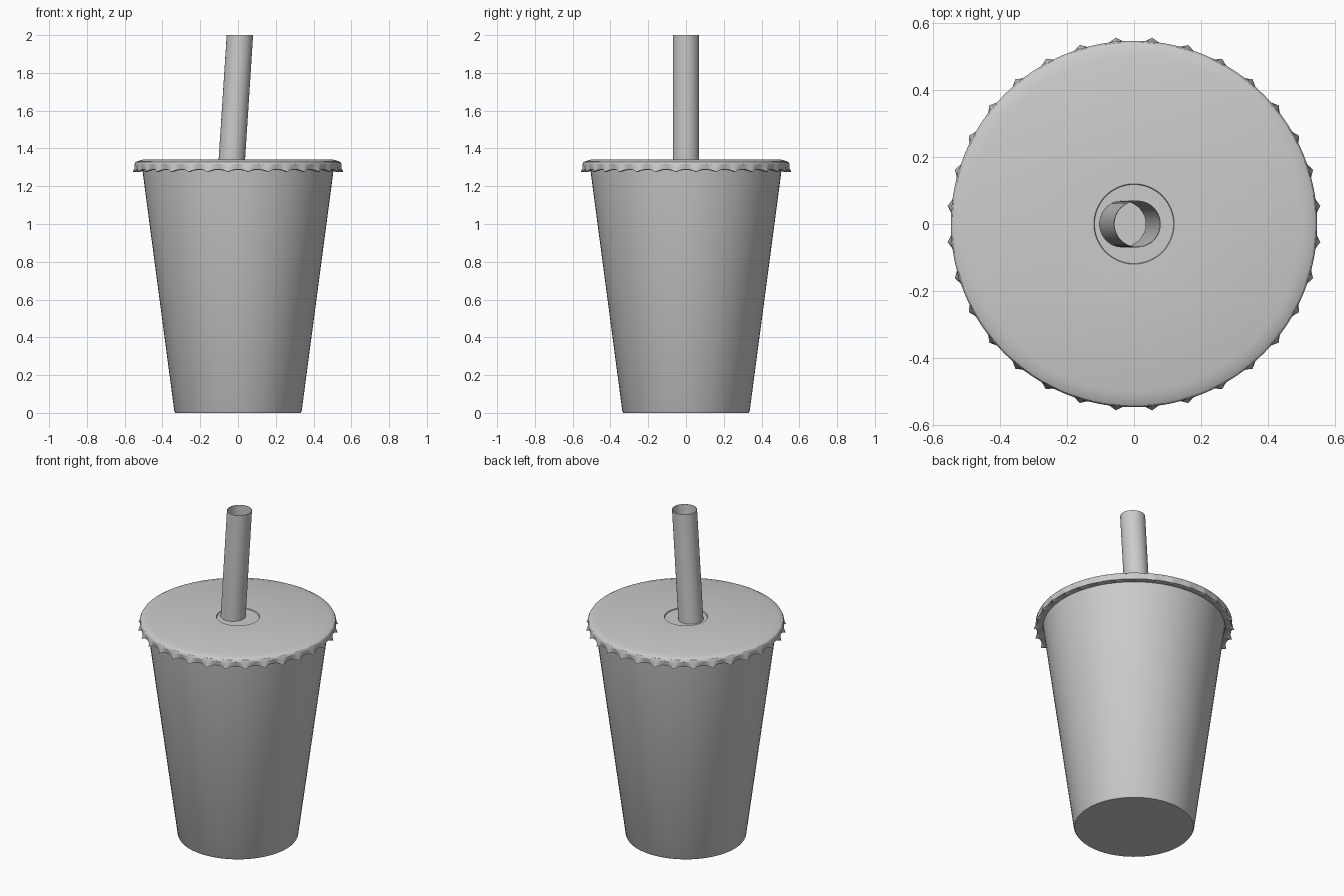
import bpy, bmesh
from math import sin, cos, pi

if "Cube" in bpy.data.objects:
    bpy.data.objects.remove(bpy.data.objects["Cube"])


def ring(bm, r, z, n, cx=0.0, shape=None):
    """Add a horizontal loop; shape(angle) may return radius and height offsets."""
    verts = []
    for i in range(n):
        a = 2 * pi * i / n
        dr, dz = shape(a) if shape else (0, 0)
        verts.append(bm.verts.new((cx + (r + dr) * cos(a), (r + dr) * sin(a), z + dz)))
    return verts


def skin(bm, loops):
    for lo, hi in zip(loops, loops[1:]):
        n = len(lo)
        for i in range(n):
            j = (i + 1) % n
            bm.faces.new((lo[i], lo[j], hi[j], hi[i]))


def finish(name, bm, angle=30):
    mesh = bpy.data.meshes.new(name)
    bm.to_mesh(mesh)
    bm.free()
    obj = bpy.data.objects.new(name, mesh)
    bpy.context.collection.objects.link(obj)
    bpy.ops.object.select_all(action='DESELECT')
    obj.select_set(True)
    bpy.context.view_layer.objects.active = obj
    bpy.ops.object.shade_smooth_by_angle(angle=angle * pi / 180)
    return obj


# Tapered cup with closed base
bm = bmesh.new()
loops = [ring(bm, r, z, 64) for r, z in [(0.332, 0), (0.337, 0.008), (0.508, 1.30)]]
skin(bm, loops)
bm.faces.new(loops[0][::-1])
finish("cup", bm)

# Lid: crimped skirt with 32 teeth, rounded rim, flat top, dimple and straw hole
TEETH, SEG = 32, 192


def crimp(depth, drop):
    def shape(a):
        t = max(0.0, -cos(TEETH * a)) ** 1.5
        return depth * t, -drop * t
    return shape


bm = bmesh.new()
loops = [
    ring(bm, 0.508, 1.288, SEG),
    ring(bm, 0.532, 1.286, SEG, shape=crimp(0.016, 0.012)),
    ring(bm, 0.543, 1.288, SEG, shape=crimp(0.017, 0.012)),
    ring(bm, 0.546, 1.298, SEG, shape=crimp(0.006, 0.004)),
]
loops += [ring(bm, r, z, SEG) for r, z in [
    (0.548, 1.318), (0.543, 1.327), (0.532, 1.333), (0.520, 1.336),
    (0.500, 1.342), (0.120, 1.342), (0.118, 1.336)]]
loops.append(ring(bm, 0.070, 1.336, SEG, cx=-0.033))
skin(bm, loops)
finish("lid", bm)

# Leaning open straw with a very thin wall
bm = bmesh.new()
skin(bm, [ring(bm, r, z, 48, cx) for r, z, cx in [
    (0.070, 1.334, -0.033), (0.070, 2.0, 0.010),
    (0.068, 2.0, 0.010), (0.068, 1.334, -0.033)]])
finish("straw", bm)
